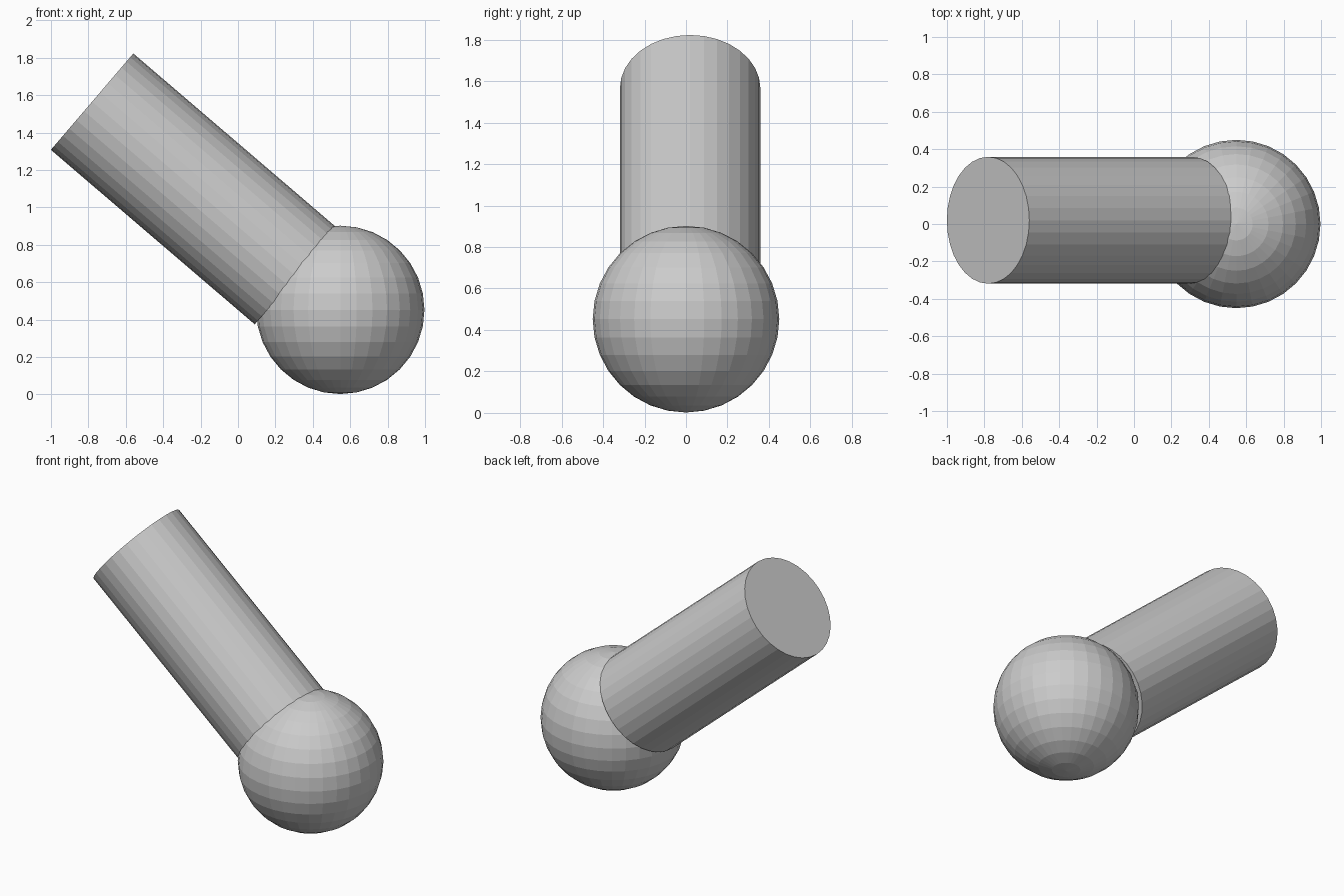
import bpy
from mathutils import Vector

if "Cube" in bpy.data.objects:
    bpy.data.objects.remove(bpy.data.objects["Cube"])

# Ball resting on the ground
bpy.ops.mesh.primitive_uv_sphere_add(segments=32, ring_count=16, radius=0.45,
                                     location=(0.547, 0, 0.452))
bpy.context.object.name = "ball"

# Slanted shaft sunk into the ball, slightly off centre towards the back
top = Vector((-0.78, 0.02, 1.565))
bottom = Vector((0.31, 0.02, 0.632))
axis = top - bottom
bpy.ops.mesh.primitive_cylinder_add(vertices=32, radius=0.339, depth=axis.length,
                                    location=(top + bottom) / 2,
                                    rotation=axis.to_track_quat('Z', 'Y').to_euler())
bpy.context.object.name = "shaft"
